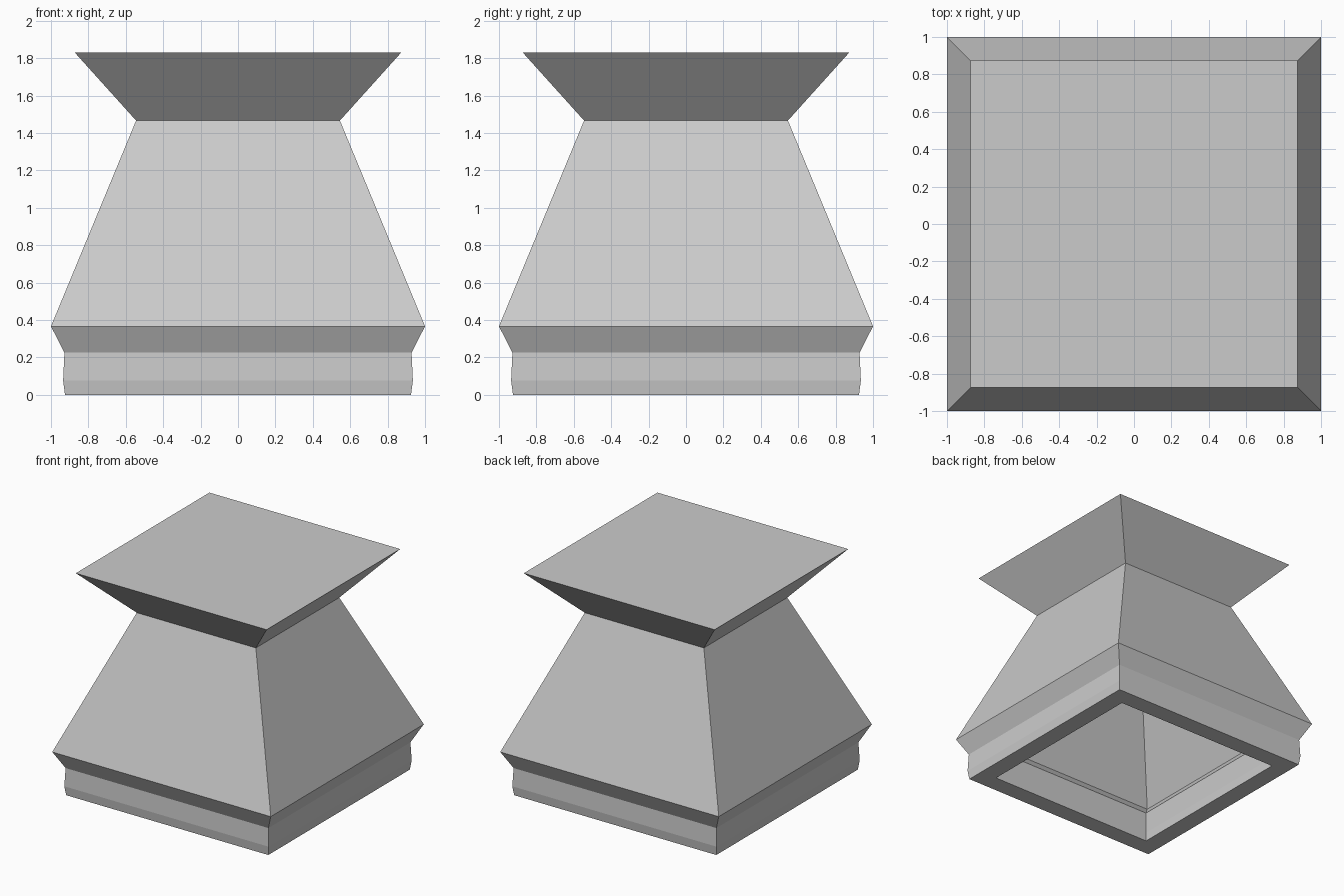
import bpy
import bmesh

cube = bpy.data.objects.get("Cube")
if cube:
    bpy.data.objects.remove(cube, do_unlink=True)

# Single grey stone colour
stone = bpy.data.materials.new("grey_stone")
stone.use_nodes = True
color = (0.6, 0.6, 0.6, 1)
stone.diffuse_color = color
stone.node_tree.nodes["Principled BSDF"].inputs["Base Color"].default_value = color

# Half-width and height of each square ring: outer shell, then hollow inside
outer = [(0.873, 1.83), (0.545, 1.466), (1.0, 0.366),
         (0.928, 0.225), (0.935, 0.075), (0.925, 0)]
inner = [(0.775, 0), (0.78, 0.08), (0.77, 0.25),
         (0.85, 0.35), (0.4, 1.5), (0.72, 1.7)]


def square_ring(bm, r, z):
    corners = [(-1, -1), (1, -1), (1, 1), (-1, 1)]
    return [bm.verts.new((r * x, r * y, z)) for x, y in corners]


def square_shell(name, profile, material):
    bm = bmesh.new()
    rings = [square_ring(bm, r, z) for r, z in profile]
    # Sloped walls and the underside rim
    for a, b in zip(rings, rings[1:]):
        for i in range(4):
            j = (i + 1) % 4
            bm.faces.new((a[i], b[i], b[j], a[j]))
    # Flat top and the ceiling of the hollow
    bm.faces.new(rings[0])
    bm.faces.new(rings[-1][::-1])
    bmesh.ops.recalc_face_normals(bm, faces=bm.faces)
    mesh = bpy.data.meshes.new(name)
    bm.to_mesh(mesh)
    bm.free()
    mesh.materials.append(material)
    obj = bpy.data.objects.new(name, mesh)
    bpy.context.collection.objects.link(obj)
    return obj


square_shell("flared_pedestal", outer + inner, stone)
